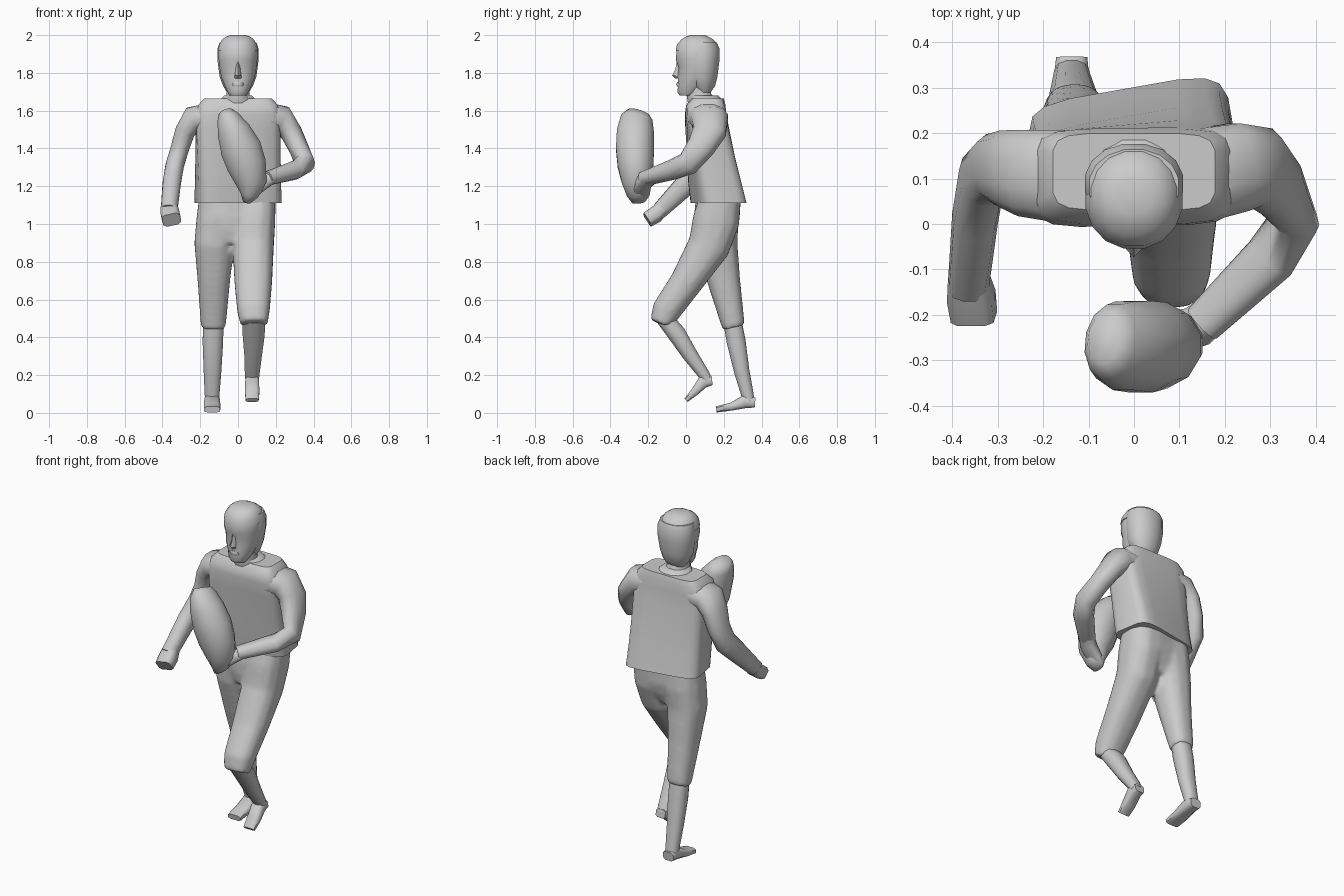
import bpy, bmesh
from math import cos, sin, pi, radians, copysign
from mathutils import Vector, Matrix


def finish(bm, name, angle):
    bmesh.ops.recalc_face_normals(bm, faces=bm.faces)
    me = bpy.data.meshes.new(name)
    bm.to_mesh(me)
    bm.free()
    me.shade_smooth()
    me.set_sharp_from_angle(angle=radians(angle))
    ob = bpy.data.objects.new(name, me)
    bpy.context.collection.objects.link(ob)
    return ob


def skin(name, rings, angle):
    """Bridge rings of points and cap both ends."""
    bm = bmesh.new()
    vs = [[bm.verts.new(p) for p in r] for r in rings]
    n = len(vs[0])
    for a, b in zip(vs, vs[1:]):
        for i in range(n):
            j = (i + 1) % n
            bm.faces.new((a[i], a[j], b[j], b[i]))
    bm.faces.new(vs[0])
    bm.faces.new(vs[-1])
    return finish(bm, name, angle)


def outline(n, a, b, power):
    for i in range(n):
        t = 2 * pi * (i + 0.5) / n
        c, s = cos(t), sin(t)
        yield a * copysign(abs(c) ** power, c), b * copysign(abs(s) ** power, s)


def stack(name, rows, n=16, power=0.95, angle=50):
    """Horizontal rings: z, y front, y back, half width, [x centre, yaw]."""
    rings = []
    for z, y0, y1, hx, *more in rows:
        cx, yaw = more if more else (0, 0)
        rot = Matrix.Rotation(radians(yaw), 3, 'Z')
        mid = Vector((cx, (y0 + y1) / 2, z))
        rings.append([mid + rot @ Vector((u, v, 0))
                      for u, v in outline(n, hx, (y1 - y0) / 2, power)])
    return skin(name, rings, angle)


def limb(name, path, ref, n=12, power=0.85, angle=65):
    """Rings across a path: x, y, z, radius along ref, other radius."""
    pts = [Vector(p[:3]) for p in path]
    rings = []
    for i, p in enumerate(path):
        d = Vector()
        if i > 0:
            d += (pts[i] - pts[i - 1]).normalized()
        if i < len(pts) - 1:
            d += (pts[i + 1] - pts[i]).normalized()
        d.normalize()
        r = Vector(ref)
        u = (r - d * r.dot(d)).normalized()
        v = d.cross(u)
        rings.append([pts[i] + u * a + v * b for a, b in outline(n, p[3], p[4], power)])
    return skin(name, rings, angle)


def fuse(name, parts, voxel=0.012, rounds=12):
    """Merge overlapping closed parts into one smooth surface."""
    bm = bmesh.new()
    for p in parts:
        bm.from_mesh(p.data)
        bpy.data.objects.remove(p)
    ob = finish(bm, name, 180)
    m = ob.modifiers.new("merge", 'REMESH')
    m.mode, m.voxel_size, m.use_smooth_shade = 'VOXEL', voxel, True
    s = ob.modifiers.new("soften", 'SMOOTH')
    s.iterations = rounds
    return ob


X, Y = (1, 0, 0), (0, 1, 0)

# Head, hair and neck
stack("head", [
    (1.68, -0.035, 0.05, 0.045), (1.70, -0.047, 0.08, 0.058), (1.735, -0.043, 0.11, 0.073),
    (1.78, -0.046, 0.14, 0.091), (1.83, -0.04, 0.155, 0.10), (1.87, -0.056, 0.16, 0.104),
    (1.93, -0.05, 0.16, 0.104), (1.96, -0.03, 0.14, 0.09), (1.98, 0.0, 0.12, 0.07)])
stack("hair_back", [
    (1.695, 0.06, 0.13, 0.058), (1.73, 0.03, 0.155, 0.08), (1.78, 0.0, 0.168, 0.099),
    (1.86, 0.0, 0.178, 0.11), (1.93, 0.0, 0.178, 0.11), (1.96, 0.0, 0.165, 0.10)])
stack("hair_top", [
    (1.915, -0.056, 0.177, 0.109), (1.95, -0.05, 0.17, 0.102),
    (1.978, -0.025, 0.145, 0.085), (1.992, 0.0, 0.12, 0.065), (2.0, 0.02, 0.10, 0.04)])
stack("nose", [
    (1.77, -0.055, 0.0, 0.02), (1.785, -0.073, 0.0, 0.02),
    (1.82, -0.056, 0.0, 0.014), (1.86, -0.05, 0.0, 0.011)], n=6)
stack("lips", [(1.727, -0.048, 0, 0.03), (1.74, -0.054, 0, 0.033), (1.753, -0.048, 0, 0.03)], n=8)
stack("neck", [
    (1.58, 0.02, 0.19, 0.09), (1.655, 0.005, 0.165, 0.075),
    (1.69, 0.0, 0.135, 0.062), (1.75, 0.0, 0.14, 0.065)], n=12)
stack("collar", [
    (1.60, 0.03, 0.20, 0.13), (1.65, 0.015, 0.20, 0.11), (1.68, 0.01, 0.175, 0.075)], n=12)

# Shirt: square-cut, twisted so the left hem trails back
stack("shirt", [
    (1.11, 0.045, 0.30, 0.224, 0, 10), (1.22, 0.03, 0.275, 0.222, 0, 9),
    (1.36, 0.018, 0.247, 0.222, 0, 6), (1.50, 0.002, 0.224, 0.225, 0, 3),
    (1.58, -0.005, 0.212, 0.225, 0, 1), (1.63, 0.0, 0.21, 0.212, 0, 0),
    (1.665, 0.03, 0.20, 0.18, 0, 0)], power=0.38, angle=40)

# Shorts: two thighs and a seat fused into one garment
fuse("shorts", [
    limb("right_thigh", [
        (-0.1, 0.165, 1.15, 0.107, 0.105), (-0.105, 0.163, 1.02, 0.118, 0.118),
        (-0.126, 0.165, 0.89, 0.108, 0.11), (-0.128, 0.20, 0.70, 0.088, 0.089),
        (-0.131, 0.253, 0.45, 0.067, 0.061)], X),
    limb("left_thigh", [
        (0.095, 0.185, 1.15, 0.107, 0.11), (0.09, 0.16, 1.02, 0.11, 0.127),
        (0.08, 0.12, 0.88, 0.112, 0.114), (0.081, 0.0, 0.69, 0.102, 0.088),
        (0.082, -0.105, 0.54, 0.088, 0.079), (0.085, -0.134, 0.47, 0.074, 0.06)], X),
    stack("shorts_seat", [
        (0.90, 0.055, 0.235, 0.06, -0.03, 0), (0.97, 0.045, 0.265, 0.14, -0.015, 3),
        (1.03, 0.046, 0.28, 0.185, -0.005, 6), (1.15, 0.062, 0.282, 0.2, 0, 9)], power=0.6)])

# Lower legs and feet
limb("right_shin", [
    (-0.13, 0.245, 0.49, 0.055, 0.05), (-0.133, 0.265, 0.38, 0.056, 0.052),
    (-0.135, 0.295, 0.22, 0.048, 0.042), (-0.137, 0.322, 0.11, 0.041, 0.035),
    (-0.137, 0.335, 0.05, 0.038, 0.03)], X)
limb("right_foot", [
    (-0.137, 0.366, 0.055, 0.036, 0.028), (-0.137, 0.31, 0.06, 0.042, 0.037),
    (-0.137, 0.24, 0.033, 0.046, 0.022), (-0.137, 0.16, 0.018, 0.044, 0.017)], X, n=8, power=0.6)
limb("left_shin", [
    (0.083, -0.115, 0.50, 0.062, 0.045), (0.083, -0.05, 0.42, 0.06, 0.05),
    (0.08, 0.02, 0.31, 0.048, 0.042), (0.075, 0.09, 0.21, 0.04, 0.032),
    (0.075, 0.115, 0.17, 0.036, 0.028)], X)
limb("left_foot", [
    (0.075, 0.138, 0.172, 0.033, 0.026), (0.075, 0.09, 0.165, 0.038, 0.036),
    (0.075, 0.045, 0.11, 0.04, 0.022), (0.075, 0.0, 0.067, 0.036, 0.013)], X, n=8, power=0.6)

# Arms: right one swings low, left one folds round the ball
limb("right_arm", [
    (-0.16, 0.105, 1.565, 0.105, 0.075), (-0.235, 0.112, 1.555, 0.098, 0.072),
    (-0.28, 0.122, 1.49, 0.087, 0.055), (-0.308, 0.125, 1.40, 0.075, 0.05),
    (-0.335, 0.1, 1.31, 0.07, 0.05), (-0.35, 0.01, 1.22, 0.06, 0.05),
    (-0.365, -0.14, 1.07, 0.044, 0.045)], Y)
limb("right_hand", [
    (-0.365, -0.12, 1.085, 0.035, 0.045), (-0.358, -0.16, 1.05, 0.042, 0.052),
    (-0.352, -0.205, 1.022, 0.038, 0.05)], Y, n=8, power=0.5)
limb("left_arm", [
    (0.16, 0.11, 1.565, 0.105, 0.08), (0.23, 0.125, 1.555, 0.1, 0.076),
    (0.278, 0.125, 1.49, 0.09, 0.06), (0.318, 0.08, 1.41, 0.075, 0.054),
    (0.355, 0.01, 1.32, 0.063, 0.052), (0.30, -0.075, 1.285, 0.058, 0.05),
    (0.15, -0.22, 1.24, 0.045, 0.038)], Y)
limb("left_hand", [
    (0.185, -0.185, 1.25, 0.04, 0.035), (0.14, -0.225, 1.22, 0.045, 0.035),
    (0.085, -0.24, 1.165, 0.05, 0.025), (0.045, -0.24, 1.13, 0.03, 0.015)], Y, n=8, power=0.6)

# Ball: tilted, blunt-ended oval
limb("ball", [
    (-0.065, -0.25, 1.59, 0.06, 0.04), (-0.052, -0.26, 1.56, 0.087, 0.062),
    (-0.022, -0.268, 1.49, 0.101, 0.092), (0.015, -0.27, 1.40, 0.104, 0.112),
    (0.046, -0.267, 1.31, 0.098, 0.108), (0.068, -0.262, 1.22, 0.08, 0.086),
    (0.06, -0.255, 1.155, 0.06, 0.05), (0.045, -0.25, 1.115, 0.035, 0.02)],
    Y, n=12, power=1.0)
